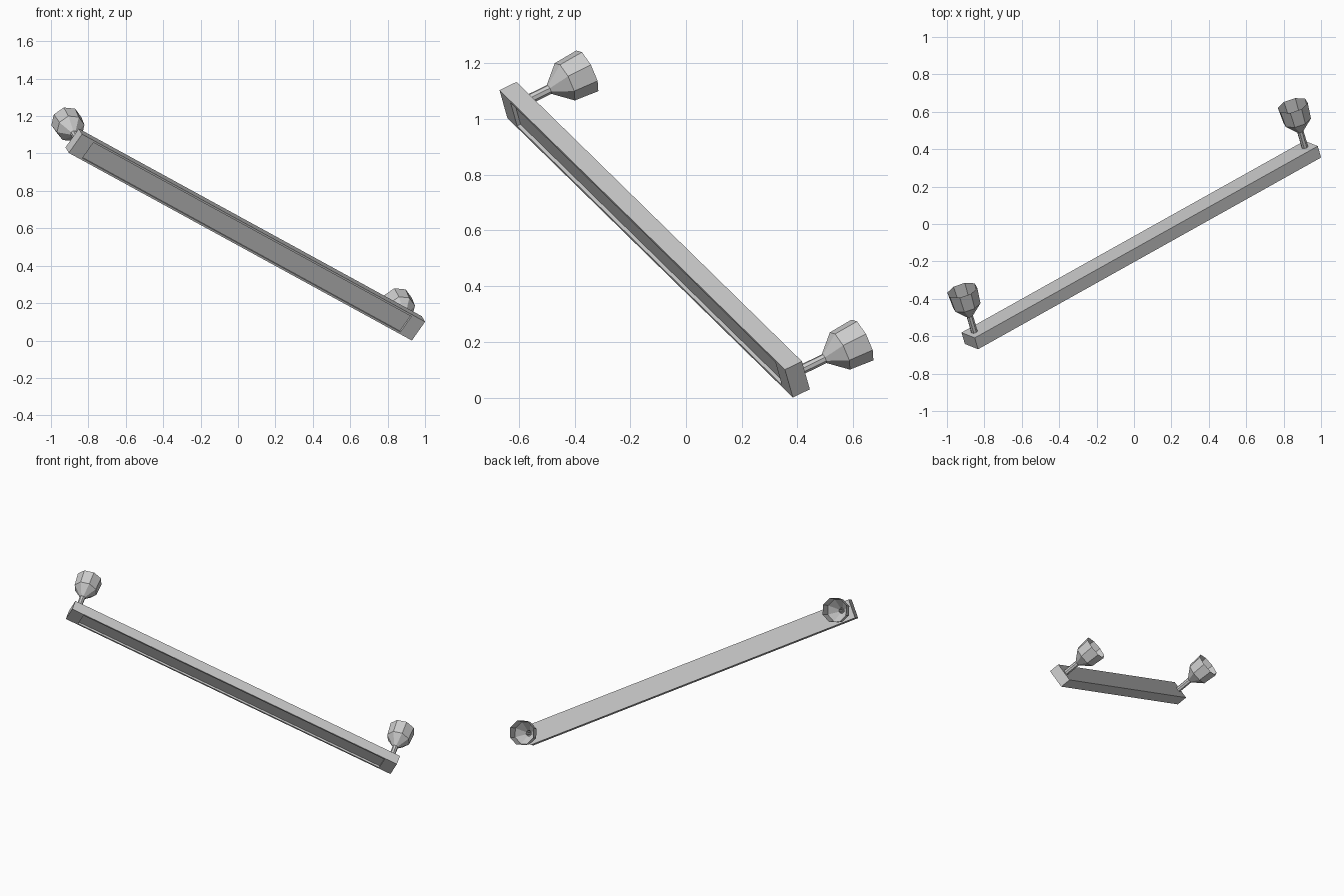
import bpy, bmesh, math
from mathutils import Vector, Matrix

cube = bpy.data.objects.get("Cube")
if cube:
    bpy.data.objects.remove(cube, do_unlink=True)

# Single plain grey
grey = bpy.data.materials.new("plain_grey")
grey.use_nodes = True
colour = (0.6, 0.6, 0.6, 1)
grey.diffuse_color = colour
grey.node_tree.nodes["Principled BSDF"].inputs["Base Color"].default_value = colour

# Tilted frame: local x along the bar, local y out to the knobs, local z across
start, end = Vector((-0.878, -0.625, 1.068)), Vector((0.956, 0.40, 0.065))
along = (end - start).normalized()
out = Vector((-0.254, 0.868, 0.425))
out = (out - along * out.dot(along)).normalized()
across = along.cross(out)
frame = Matrix((along, out, across)).transposed().to_4x4()
frame.translation = (start + end) / 2

HALF = (end - start).length / 2
DEPTH, WIDTH, BLOCK = 0.07, 0.126, 0.085


def finish(name, bm):
    mesh = bpy.data.meshes.new(name)
    bm.to_mesh(mesh)
    bm.free()
    mesh.materials.append(grey)
    obj = bpy.data.objects.new(name, mesh)
    obj.matrix_world = frame
    bpy.context.collection.objects.link(obj)


# Bar: channel section with a shallow recess along the front
h, w, lip, recess = DEPTH / 2, WIDTH / 2, 0.011, 0.014
half = [(h, w), (-h, w), (-h, w - lip), (recess - h, w - lip)]
section = half + [(y, -z) for y, z in reversed(half)]
bm = bmesh.new()
length = 2 * (HALF - BLOCK)
face = bm.faces.new([bm.verts.new((-length / 2, y, z)) for y, z in section])
extruded = bmesh.ops.extrude_face_region(bm, geom=[face])["geom"]
bmesh.ops.translate(bm, vec=(length, 0, 0),
                    verts=[v for v in extruded if isinstance(v, bmesh.types.BMVert)])
bmesh.ops.recalc_face_normals(bm, faces=bm.faces)
finish("bar", bm)

# Knob outline: (distance out, radius), open at the wide end
outline = [(0, 0.018), (0.097, 0.018), (0.162, 0.077), (0.255, 0.084)]
SIDES = 8

for side, label in ((-1, "right"), (1, "left")):
    x = side * (HALF - BLOCK / 2)

    # End block
    bm = bmesh.new()
    bmesh.ops.create_cube(bm, size=1)
    bmesh.ops.scale(bm, vec=(BLOCK, DEPTH, WIDTH), verts=bm.verts)
    bmesh.ops.translate(bm, vec=(x, 0, 0), verts=bm.verts)
    finish(label + "_end_block", bm)

    # Flared hollow knob on a thin stem
    bm = bmesh.new()
    rings = []
    for d, r in outline:
        angles = [math.tau * i / SIDES for i in range(SIDES)]
        rings.append([bm.verts.new((x + r * math.sin(a), h + d, r * math.cos(a)))
                      for a in angles])
    for a, b in zip(rings, rings[1:]):
        for i in range(SIDES):
            j = (i + 1) % SIDES
            bm.faces.new((a[i], b[i], b[j], a[j]))
    bm.normal_update()
    # Facets must face away from the stem axis
    for f in bm.faces:
        c = f.calc_center_median()
        if f.normal.dot(Vector((c.x - x, 0, c.z))) < 0:
            f.normal_flip()
    finish(label + "_knob", bm)
